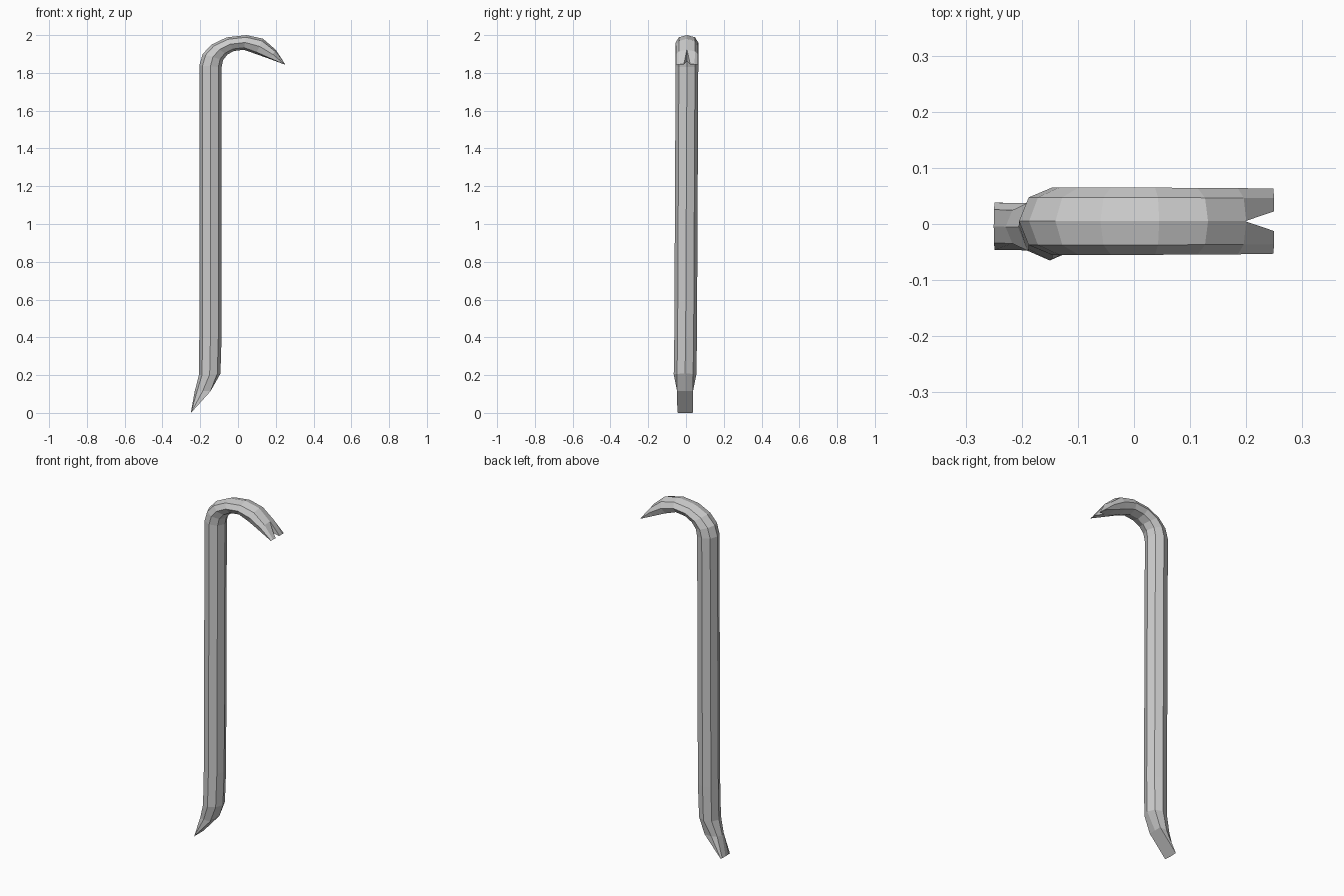
import bpy, bmesh
from math import sin, cos, pi

if "Cube" in bpy.data.objects:
    bpy.data.objects.remove(bpy.data.objects["Cube"])

# Stations along the bar: outer (x, z), inner (x, z), y centre, y half width, inner flatness
stations = [
    ((-0.250, 0.000), (-0.247, 0.002), -0.004, 0.042, 1.0),   # chisel edge
    ((-0.229, 0.115), (-0.145, 0.115), -0.005, 0.042, 1.0),
    ((-0.207, 0.200), (-0.093, 0.208), -0.005, 0.060, 0.0),
    ((-0.205, 0.400), (-0.087, 0.400), -0.002, 0.060, 0.0),   # straight shaft
    ((-0.205, 1.840), (-0.087, 1.830), 0.005, 0.060, 0.0),
    ((-0.187, 1.900), (-0.079, 1.868), 0.005, 0.060, 0.0),    # hook bend
    ((-0.140, 1.950), (-0.057, 1.896), 0.005, 0.060, 0.0),
    ((-0.060, 1.988), (-0.022, 1.916), 0.005, 0.060, 0.0),
    ((0.045, 2.000), (0.030, 1.922), 0.005, 0.060, 0.0),
    ((0.132, 1.981), (0.095, 1.900), 0.005, 0.059, 0.2),
    ((0.200, 1.922), (0.170, 1.873), 0.005, 0.059, 0.5),
    ((0.250, 1.846), (0.247, 1.844), 0.005, 0.058, 1.0),      # claw edge
]


def make_object(name, bm):
    bmesh.ops.recalc_face_normals(bm, faces=bm.faces)
    mesh = bpy.data.meshes.new(name)
    bm.to_mesh(mesh)
    bm.free()
    ob = bpy.data.objects.new(name, mesh)
    bpy.context.collection.objects.link(ob)
    return ob


def ring(bm, outer, inner, cy, hy, flat):
    verts = []
    for k in range(8):
        c, s = cos(k * pi / 4), sin(k * pi / 4)
        if c < -0.1 and abs(s) > 0.1:
            c += (-1 - c) * flat
            s += ((1 if s > 0 else -1) - s) * flat
        t = (1 - c) / 2
        verts.append(bm.verts.new((outer[0] + (inner[0] - outer[0]) * t, cy + hy * s,
                                   outer[1] + (inner[1] - outer[1]) * t)))
    return verts


# Octagonal bar lofted through the stations
bm = bmesh.new()
rings = [ring(bm, *st) for st in stations]
for a, b in zip(rings, rings[1:]):
    for k in range(8):
        j = (k + 1) % 8
        bm.faces.new((a[k], a[j], b[j], b[k]))
bm.faces.new(rings[0])
bm.faces.new(rings[-1])
bar = make_object("crowbar", bm)

# V-shaped cutter for the nail slot
bm = bmesh.new()
outline = [(0.198, 0.005), (0.270, -0.0195), (0.270, 0.0295)]
low = [bm.verts.new((x, y, 1.75)) for x, y in outline]
high = [bm.verts.new((x, y, 2.05)) for x, y in outline]
bm.faces.new(low)
bm.faces.new(high)
for k in range(3):
    j = (k + 1) % 3
    bm.faces.new((low[k], low[j], high[j], high[k]))
cutter = make_object("nail_slot_cutter", bm)
cutter.hide_render = True

# Cut the slot and drop the cutter
mod = bar.modifiers.new("nail_slot", 'BOOLEAN')
mod.operation = 'DIFFERENCE'
mod.solver = 'EXACT'
mod.object = cutter
bpy.context.view_layer.objects.active = bar
bar.select_set(True)
bpy.ops.object.modifier_apply(modifier=mod.name)
bpy.data.objects.remove(cutter, do_unlink=True)
